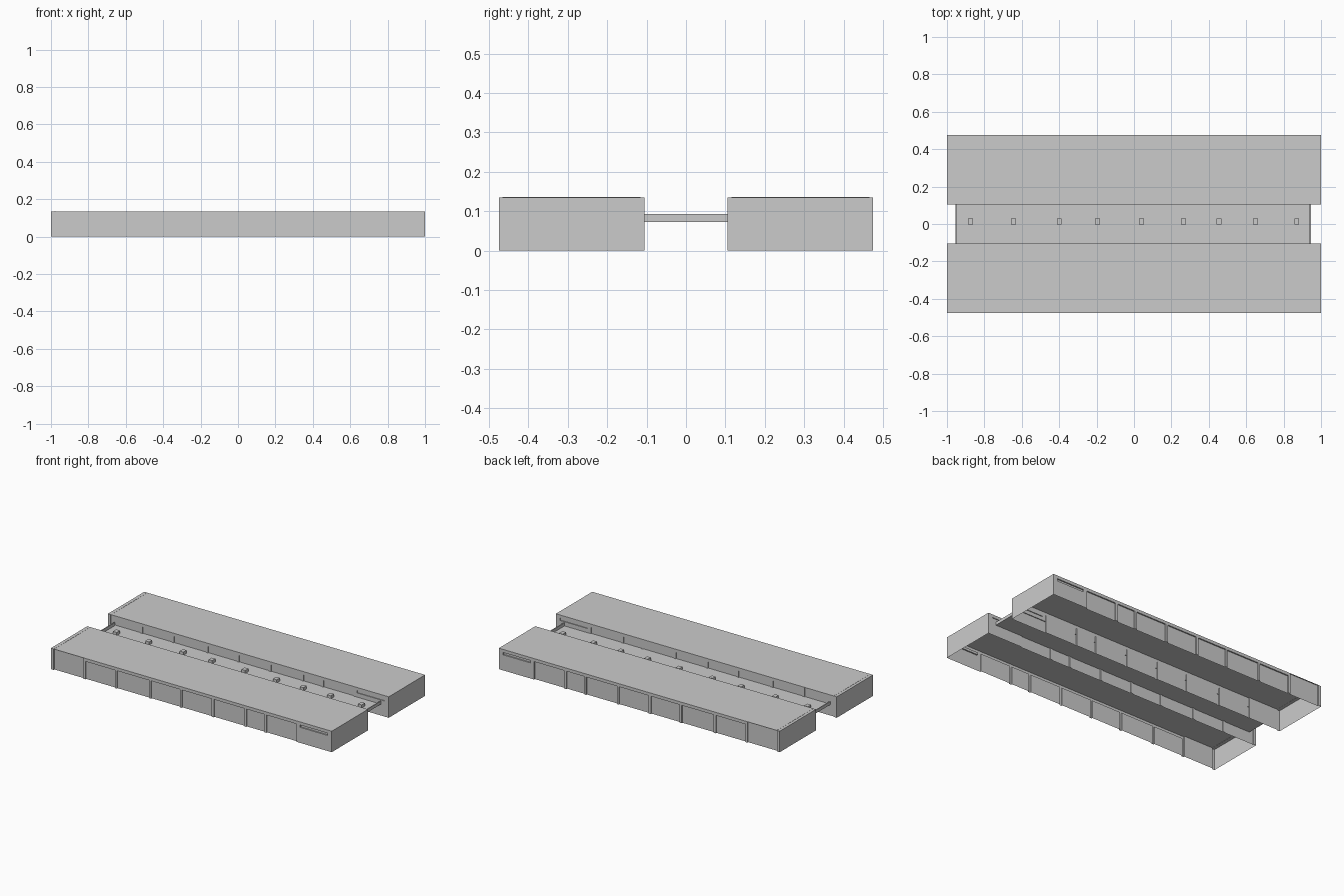
import bpy

if "Cube" in bpy.data.objects:
    bpy.data.objects.remove(bpy.data.objects["Cube"])

H = 0.135                # block height
YI, YO = 0.105, 0.475    # inner / outer faces of each block
DECK_Z = 0.073

# Columns along x: (start, rows recessed) ; rows are sill, slot band, fascia
COLUMNS = [(-1.0, ""), (-0.98, "012"), (-0.77, ""), (-0.755, "01"), (-0.545, ""),
           (-0.53, "01"), (-0.302, ""), (-0.288, "01"), (-0.082, ""), (-0.067, "01"),
           (0.145, ""), (0.16, "01"), (0.378, ""), (0.392, "01"), (0.52, ""),
           (0.535, "01"), (0.75, ""), (0.775, "1"), (0.97, "")]
ROWS = [0, 0.10, 0.115, H]


def make(name, quads):
    """Object from a list of quads, each four corner points."""
    verts = [p for q in quads for p in q]
    faces = [tuple(range(4 * i, 4 * i + 4)) for i in range(len(quads))]
    me = bpy.data.meshes.new(name)
    me.from_pydata(verts, [], faces)
    ob = bpy.data.objects.new(name, me)
    bpy.context.collection.objects.link(ob)
    m = ob.modifiers.new("weld", 'WELD')
    m.merge_threshold = 0.0002
    return ob


def box(name, lo, hi):
    bpy.ops.mesh.primitive_cube_add(size=1, location=[(a + b) / 2 for a, b in zip(lo, hi)])
    ob = bpy.context.object
    ob.name = name
    ob.scale = [b - a for a, b in zip(lo, hi)]
    return ob


def panel_wall(y, inward, depth):
    """Thin long wall with recessed panels between posts, one quad per cell."""
    xs = [c[0] for c in COLUMNS] + [1.0]
    n = len(COLUMNS)

    def yy(i, j):
        return y + (inward * depth if str(j) in COLUMNS[i][1] else 0)

    quads = []
    for i in range(n):
        for j in range(3):
            x0, x1, z0, z1, a = xs[i], xs[i + 1], ROWS[j], ROWS[j + 1], yy(i, j)
            q = [(x0, a, z0), (x1, a, z0), (x1, a, z1), (x0, a, z1)]
            quads.append(q if inward > 0 else q[::-1])
            # reveals where neighbouring cells differ in depth
            if i + 1 < n and yy(i + 1, j) != a:
                b = yy(i + 1, j)
                q = [(x1, a, z0), (x1, b, z0), (x1, b, z1), (x1, a, z1)]
                quads.append(q if (b > a) == (inward > 0) else q[::-1])
            if j < 2 and yy(i, j + 1) != a:
                b = yy(i, j + 1)
                quads.append([(x0, a, z1), (x1, a, z1), (x1, b, z1), (x0, b, z1)])
    return quads


# Two long blocks, open underneath
for side, label in ((-1, "front"), (1, "back")):
    make(label + "_outer_wall", panel_wall(side * YO, -side, 0.008))
    make(label + "_inner_wall", panel_wall(side * YI, side, 0.005))
    a, b = sorted((side * YI, side * YO))
    make(label + "_roof_and_ends", [
        [(-1, a, H), (1, a, H), (1, b, H), (-1, b, H)],
        [(1, a, 0), (1, b, 0), (1, b, H), (1, a, H)],
        [(-1, b, 0), (-1, a, 0), (-1, a, H), (-1, b, H)]])
    # fine strip across the roof at the left end
    box(label + "_roof_strip", (-0.982, a + 0.01, H - 0.001), (-0.977, b - 0.01, H + 0.001))

# Sunken walkway deck between the blocks, with raised end lips
X0, X1 = -0.955, 0.945
make("deck", [[(X0, -YI - 0.005, DECK_Z), (X1, -YI - 0.005, DECK_Z),
               (X1, YI + 0.005, DECK_Z), (X0, YI + 0.005, DECK_Z)]])
for name, x in (("left_lip", X0), ("right_lip", X1 - 0.006)):
    box(name, (x, -YI, DECK_Z), (x + 0.006, YI, DECK_Z + 0.02))

# Row of small roof units on the deck
for x in (-0.875, -0.645, -0.40, -0.195, 0.04, 0.265, 0.455, 0.65, 0.87):
    box("deck_unit", (x - 0.013, -0.003, DECK_Z), (x + 0.013, 0.029, DECK_Z + 0.02))
